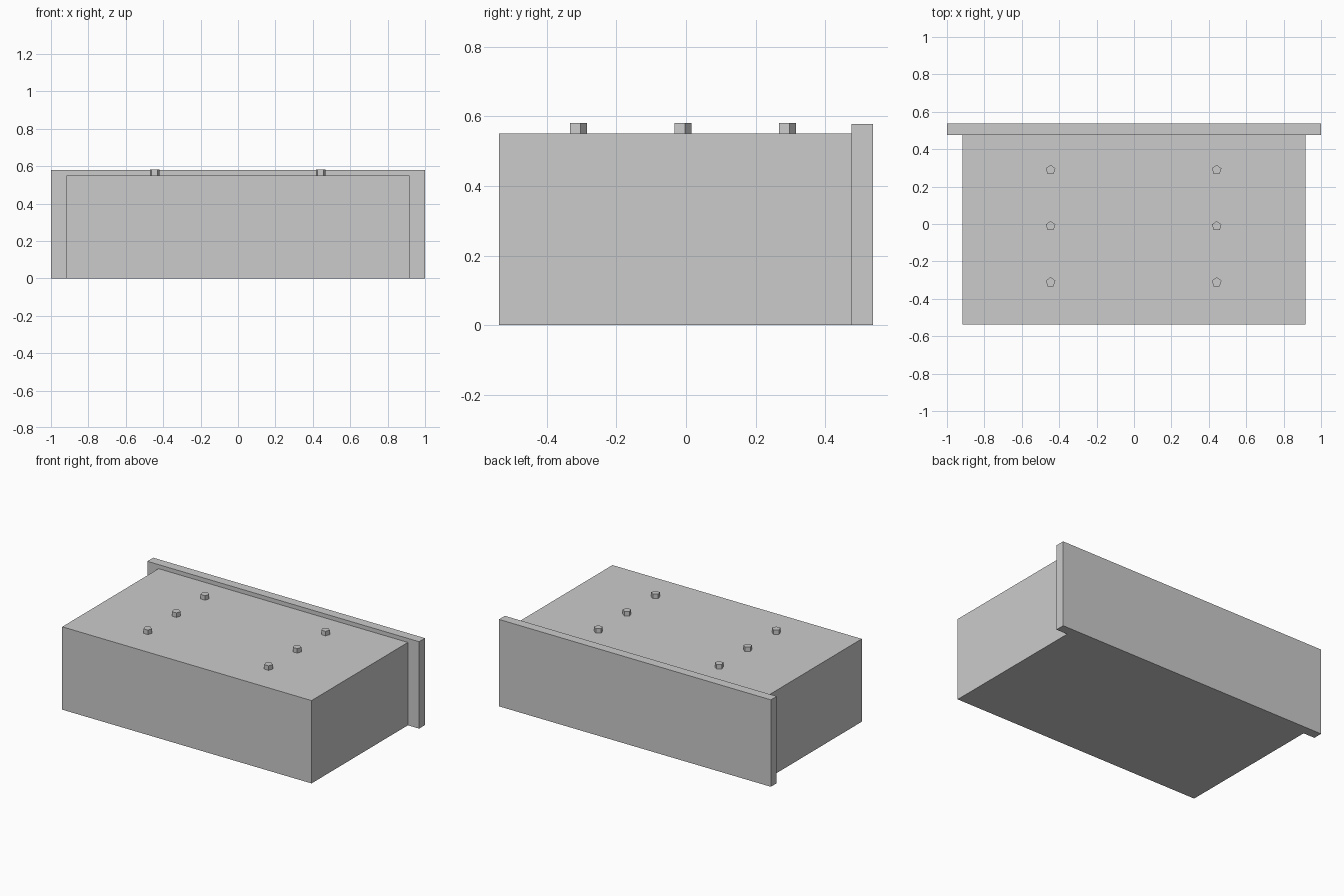
import bpy

if "Cube" in bpy.data.objects:
    bpy.data.objects.remove(bpy.data.objects["Cube"])


def box(name, x0, x1, y0, y1, z0, z1):
    bpy.ops.mesh.primitive_cube_add(
        size=1, location=((x0 + x1) / 2, (y0 + y1) / 2, (z0 + z1) / 2))
    ob = bpy.context.object
    ob.name = name
    ob.scale = (x1 - x0, y1 - y0, z1 - z0)
    bpy.ops.object.transform_apply(location=False, rotation=False, scale=True)
    return ob


# Main block and the wider, slightly taller panel at the back
box("body", -0.917, 0.917, -0.537, 0.475, 0.0, 0.551)
box("back_panel", -1.0, 1.0, 0.475, 0.537, 0.0, 0.578)

# Two rows of small five-sided pegs on the top, one corner facing the back
PEG_RADIUS, PEG_BASE, PEG_TOP = 0.027, 0.545, 0.581
for side, x in (("left", -0.446), ("right", 0.442)):
    for i in range(3):
        bpy.ops.mesh.primitive_cylinder_add(
            vertices=5, radius=PEG_RADIUS, depth=PEG_TOP - PEG_BASE,
            location=(x, -0.311 + 0.3 * i, (PEG_BASE + PEG_TOP) / 2))
        bpy.context.object.name = f"peg_{side}_{i + 1}"
